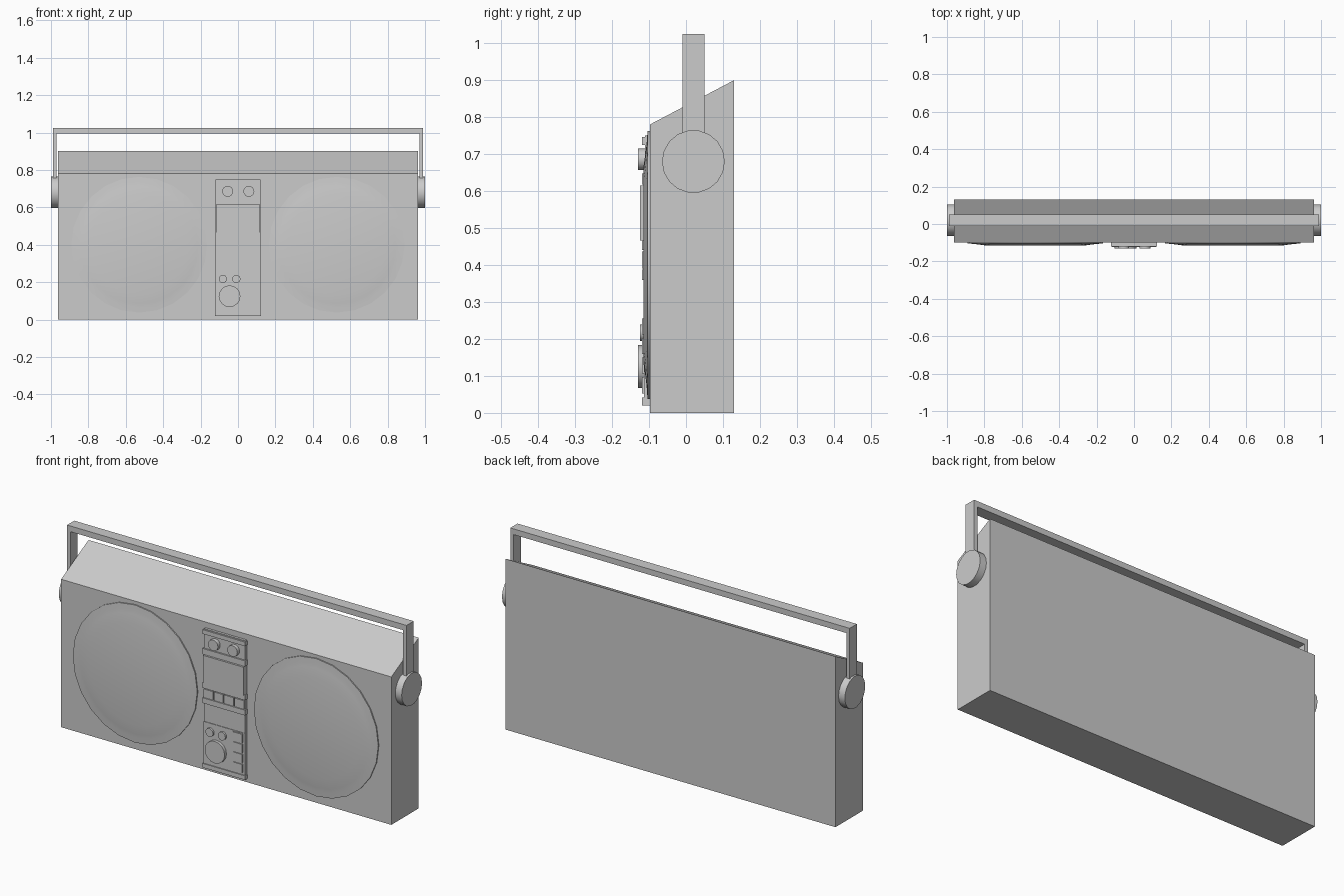
import bpy, bmesh, math
from mathutils import Vector

if "Cube" in bpy.data.objects:
    bpy.data.objects.remove(bpy.data.objects["Cube"])


def finish(name, bm, smooth=False):
    bmesh.ops.recalc_face_normals(bm, faces=bm.faces)
    mesh = bpy.data.meshes.new(name)
    bm.to_mesh(mesh)
    bm.free()
    ob = bpy.data.objects.new(name, mesh)
    bpy.context.collection.objects.link(ob)
    if smooth:
        bpy.ops.object.select_all(action='DESELECT')
        ob.select_set(True)
        bpy.context.view_layer.objects.active = ob
        bpy.ops.object.shade_smooth_by_angle(angle=math.radians(35))
    return ob


def prism(name, points, direction):
    """Extrude a closed 3D outline along a direction."""
    bm = bmesh.new()
    face = bm.faces.new([bm.verts.new(p) for p in points])
    ext = bmesh.ops.extrude_face_region(bm, geom=[face])['geom']
    bmesh.ops.translate(bm, vec=Vector(direction),
                        verts=[v for v in ext if isinstance(v, bmesh.types.BMVert)])
    return finish(name, bm)


def box(name, x0, x1, y0, y1, z0, z1):
    return prism(name, [(x0, y0, z0), (x1, y0, z0), (x1, y0, z1), (x0, y0, z1)],
                 (0, y1 - y0, 0))


def disc(name, centre, axis, rings, sides):
    """Stack of (radius, distance along axis) rings, capped at both ends."""
    bm = bmesh.new()
    loops = []
    for r, d in rings:
        loop = []
        for i in range(sides):
            a = 2 * math.pi * i / sides
            u, w = r * math.cos(a), r * math.sin(a)
            off = (d, u, w) if axis == 'x' else (u, d, w)
            loop.append(bm.verts.new(Vector(centre) + Vector(off)))
        loops.append(loop)
    for a, b in zip(loops, loops[1:]):
        for i in range(sides):
            j = (i + 1) % sides
            bm.faces.new((a[i], a[j], b[j], b[i]))
    bm.faces.new(loops[0])
    bm.faces.new(loops[-1])
    return finish(name, bm, True)


FRONT = -0.10

# Cabinet with sloping top
prism("cabinet", [(-0.963, -0.098, 0), (-0.963, 0.13, 0),
                  (-0.963, 0.13, 0.90), (-0.963, -0.098, 0.78)], (1.926, 0, 0))

# Carrying handle: flat U-shaped strap
prism("handle", [(-0.99, -0.01, 0.68), (-0.99, -0.01, 1.025), (0.99, -0.01, 1.025),
                 (0.99, -0.01, 0.68), (0.97, -0.01, 0.68), (0.97, -0.01, 0.995),
                 (-0.97, -0.01, 0.995), (-0.97, -0.01, 0.68)], (0, 0.06, 0))

for side, s in (("left", -1), ("right", 1)):
    # Handle pivots
    disc(f"handle_pivot_{side}", (0, 0.02, 0.68), 'x',
         [(0.085, s * 0.955), (0.085, s * 1.0)], 18)
    # Speakers: thin surround with raised grille
    disc(f"speaker_{side}", (s * 0.528, 0, 0.40), 'y',
         [(0.363, -0.09), (0.363, -0.104), (0.335, -0.106),
          (0.315, -0.108), (0.265, -0.115)], 24)

# Control panel and its cross strips
box("control_panel", -0.12, 0.12, -0.111, -0.09, 0.02, 0.75)
for i, (z0, z1) in enumerate([(0.02, 0.042), (0.36, 0.388), (0.44, 0.466),
                              (0.618, 0.648), (0.725, 0.747)]):
    box(f"panel_strip_{i}", -0.124, 0.124, -0.119, FRONT, z0, z1)

# Cassette door and lower control plate
box("cassette_door", -0.118, 0.118, -0.124, FRONT, 0.466, 0.615)
box("lower_plate", -0.12, 0.12, -0.114, FRONT, 0.042, 0.262)

# Transport key row and side button column
for i in range(4):
    x = -0.09 + i * 0.06
    box(f"transport_key_{i}", x - 0.027, x + 0.027, -0.119, FRONT, 0.391, 0.436)
    z = 0.075 + i * 0.053
    box(f"side_button_{i}", 0.055, 0.108, -0.119, FRONT, z - 0.022, z + 0.022)

# Round knobs
for name, x, z, r, y in [("top_knob_left", -0.055, 0.686, 0.029, -0.13),
                         ("top_knob_right", 0.058, 0.686, 0.029, -0.13),
                         ("small_knob_left", -0.081, 0.217, 0.022, -0.124),
                         ("small_knob_right", -0.009, 0.217, 0.022, -0.124),
                         ("tuning_dial", -0.045, 0.125, 0.058, -0.13)]:
    disc(name, (x, 0, z), 'y', [(r, FRONT), (r, y)], 16)
